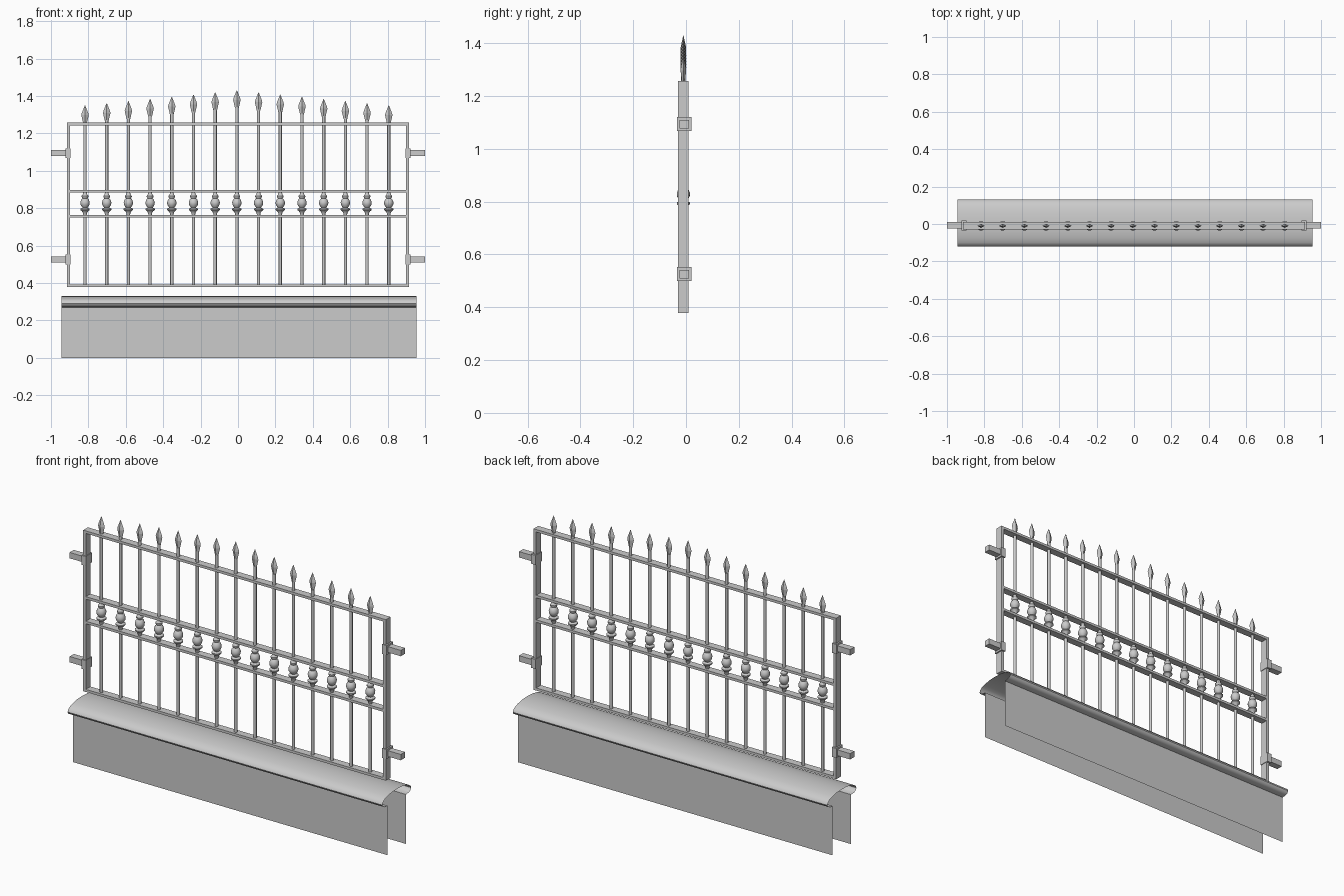
import bpy, bmesh, math

if "Cube" in bpy.data.objects:
    bpy.data.objects.remove(bpy.data.objects["Cube"])

YC = -0.01  # fence plane


def finish(name, bm, smooth=False):
    bmesh.ops.recalc_face_normals(bm, faces=bm.faces)
    me = bpy.data.meshes.new(name)
    bm.to_mesh(me)
    bm.free()
    ob = bpy.data.objects.new(name, me)
    bpy.context.collection.objects.link(ob)
    if smooth:
        bpy.ops.object.select_all(action='DESELECT')
        ob.select_set(True)
        bpy.context.view_layer.objects.active = ob
        bpy.ops.object.shade_smooth_by_angle(angle=math.radians(40))
    return ob


def add_box(bm, x0, x1, y0, y1, z0, z1):
    vs = bmesh.ops.create_cube(bm, size=1)['verts']
    for v in vs:
        v.co.x = x0 if v.co.x < 0 else x1
        v.co.y = y0 if v.co.y < 0 else y1
        v.co.z = z0 if v.co.z < 0 else z1


def add_lathe(bm, x, prof, n, sx=1.0, sy=1.0):
    """Stack of rings (radius, z) around a vertical axis, capped at the ends."""
    rings = []
    for r, z in prof:
        rings.append([bm.verts.new((x + sx * r * math.cos(2 * math.pi * i / n),
                                    YC + sy * r * math.sin(2 * math.pi * i / n), z))
                      for i in range(n)])
    for a, b in zip(rings, rings[1:]):
        for i in range(n):
            j = (i + 1) % n
            bm.faces.new((a[i], a[j], b[j], b[i]))
    bm.faces.new(rings[0][::-1])
    bm.faces.new(rings[-1])


# Plinth: open-ended thin shell with overhanging rounded coping
half = [(-0.08, 0), (-0.08, 0.27), (-0.105, 0.272), (-0.119, 0.279), (-0.125, 0.29),
        (-0.12, 0.302), (-0.105, 0.313), (-0.08, 0.321), (-0.045, 0.328)]
prof = half + [(0, 0.33)] + [(-y, z) for y, z in reversed(half)]
bm = bmesh.new()
left, right = ([bm.verts.new((x, y + 0.005, z)) for y, z in prof] for x in (-0.945, 0.955))
for i in range(len(prof) - 1):
    bm.faces.new((left[i], right[i], right[i + 1], left[i + 1]))
finish("plinth", bm, True)

# Frame posts and rails
bm = bmesh.new()
for s in (-1, 1):
    x0, x1 = sorted((s * 0.898, s * 0.914))
    add_box(bm, x0, x1, -0.03, 0.01, 0.378, 1.257)
finish("frame_posts", bm)
bm = bmesh.new()
for z in (0.378, 0.75, 0.884, 1.243):
    add_box(bm, -0.898, 0.898, -0.03, 0.01, z, z + 0.014)
finish("frame_rails", bm)

# Wall brackets: collar plate and square stub
bm = bmesh.new()
for s in (-1, 1):
    for z in (0.526, 1.094):
        x0, x1 = sorted((s * 0.895, s * 0.922))
        add_box(bm, x0, x1, -0.035, 0.02, z - 0.026, z + 0.026)
        x0, x1 = sorted((s * 0.922, s * 1.0))
        add_box(bm, x0, x1, -0.024, 0.012, z - 0.016, z + 0.016)
finish("wall_brackets", bm)

# Pickets with turned beads and flattened spear tips, rising to the middle
bars, beads, spears = bmesh.new(), bmesh.new(), bmesh.new()
bead = [(0.009, 0.884), (0.012, 0.873), (0.018, 0.866), (0.018, 0.860), (0.013, 0.853),
        (0.020, 0.846), (0.025, 0.832), (0.024, 0.820), (0.018, 0.809), (0.013, 0.803),
        (0.025, 0.797), (0.025, 0.791), (0.016, 0.783), (0.011, 0.775), (0.009, 0.764)]
for i in range(-7, 8):
    x = -0.006 + i * 0.116
    tip = 1.43 - 0.0115 * abs(i)
    add_lathe(bars, x, [(0.0085, 0.385), (0.0085, tip - 0.09)], 12)
    add_lathe(beads, x, bead, 16)
    add_lathe(spears, x, [(0.010, tip - 0.095), (0.020, tip - 0.052), (0.017, tip - 0.04),
                          (0.001, tip)], 4, 1.0, 0.55)
finish("picket_bars", bars, True)
finish("picket_beads", beads, True)
finish("spear_tips", spears)
